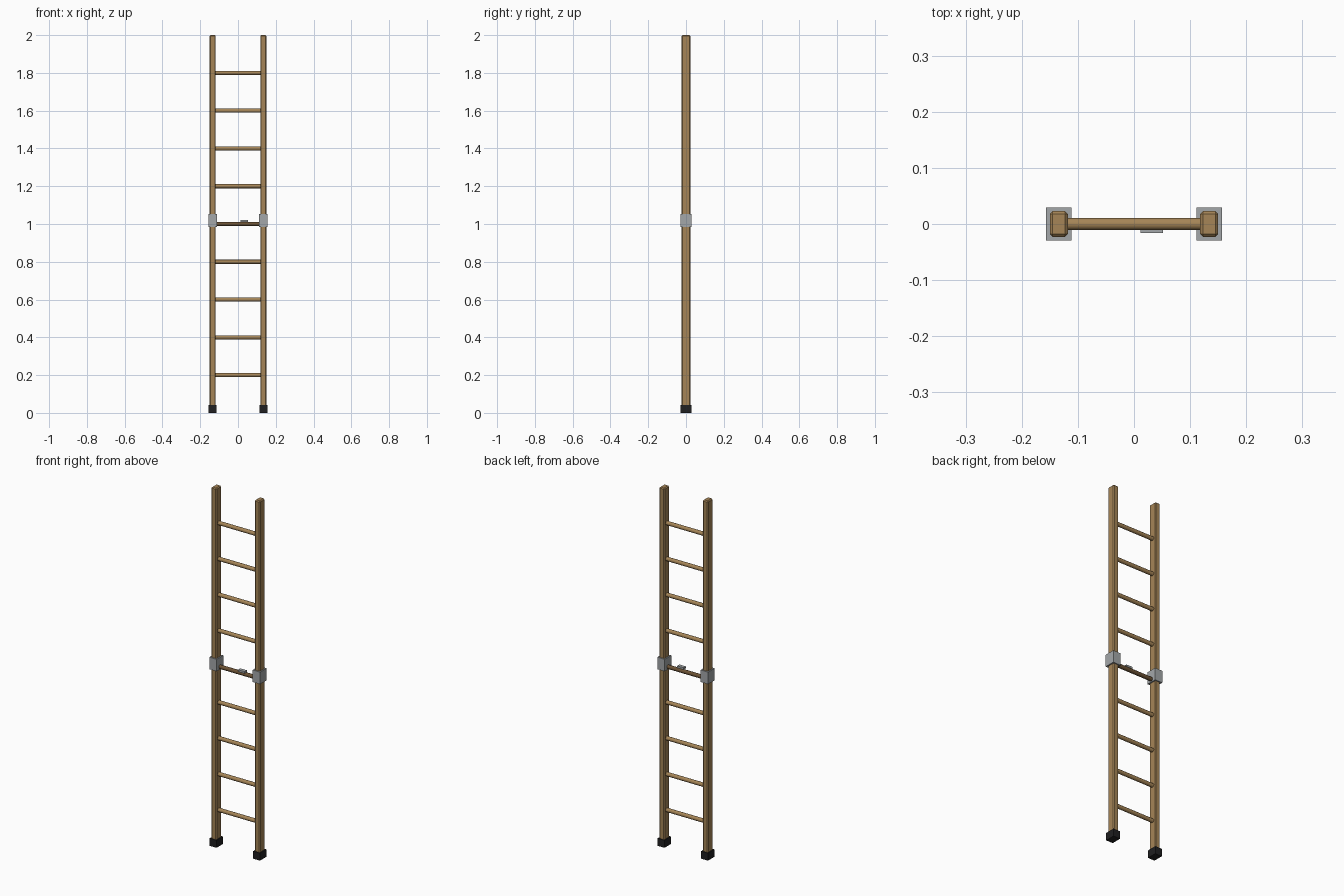
import bpy
import math

cube = bpy.data.objects.get("Cube")
if cube:
    bpy.data.objects.remove(cube, do_unlink=True)


def material(name, rgb):
    m = bpy.data.materials.new(name)
    m.use_nodes = True
    m.diffuse_color = (*rgb, 1)
    m.node_tree.nodes["Principled BSDF"].inputs["Base Color"].default_value = (*rgb, 1)
    return m


wood = material("tan wood", (0.38, 0.235, 0.095))
dark_wood = material("dark wood", (0.15, 0.085, 0.035))
metal = material("grey metal", (0.37, 0.39, 0.40))
rubber = material("black rubber", (0.014, 0.014, 0.015))


def box(name, lo, hi, mat, bevel=0):
    bpy.ops.mesh.primitive_cube_add(size=1)
    ob = bpy.context.object
    ob.name = name
    ob.location = [(a + b) / 2 for a, b in zip(lo, hi)]
    ob.scale = [b - a for a, b in zip(lo, hi)]
    bpy.ops.object.transform_apply(location=False, rotation=False, scale=True)
    ob.data.materials.append(mat)
    if bevel:
        mod = ob.modifiers.new("bevel", "BEVEL")
        mod.width = bevel
        mod.segments = 1
    return ob


RAIL_X = 0.134

for side, s in (("left", 1), ("right", -1)):
    def centred(name, hx, hy, z0, z1, mat, bevel=0):
        x = s * RAIL_X
        return box(side + "_" + name, (x - hx, -hy, z0), (x + hx, hy, z1), mat, bevel)

    # Chamfered side rail, rubber foot and joint sleeve
    centred("rail", 0.016, 0.023, 0.002, 2.0, wood, 0.005)
    centred("foot", 0.021, 0.028, 0, 0.042, rubber)
    centred("joint_bracket", 0.023, 0.029, 0.985, 1.052, metal)

# Round rungs, with a darker one at the joint
for i in range(1, 10):
    bpy.ops.mesh.primitive_cylinder_add(
        vertices=12, radius=0.011, depth=0.25,
        location=(0, 0, i * 0.2), rotation=(0, math.pi / 2, 0))
    rung = bpy.context.object
    rung.name = f"rung_{i}"
    rung.data.materials.append(dark_wood if i == 5 else wood)
    bpy.ops.object.shade_smooth_by_angle(angle=math.radians(40))

# Small latch plate resting on the joint rung
box("latch_plate", (0.012, -0.016, 1.011), (0.052, 0.004, 1.022), metal)
